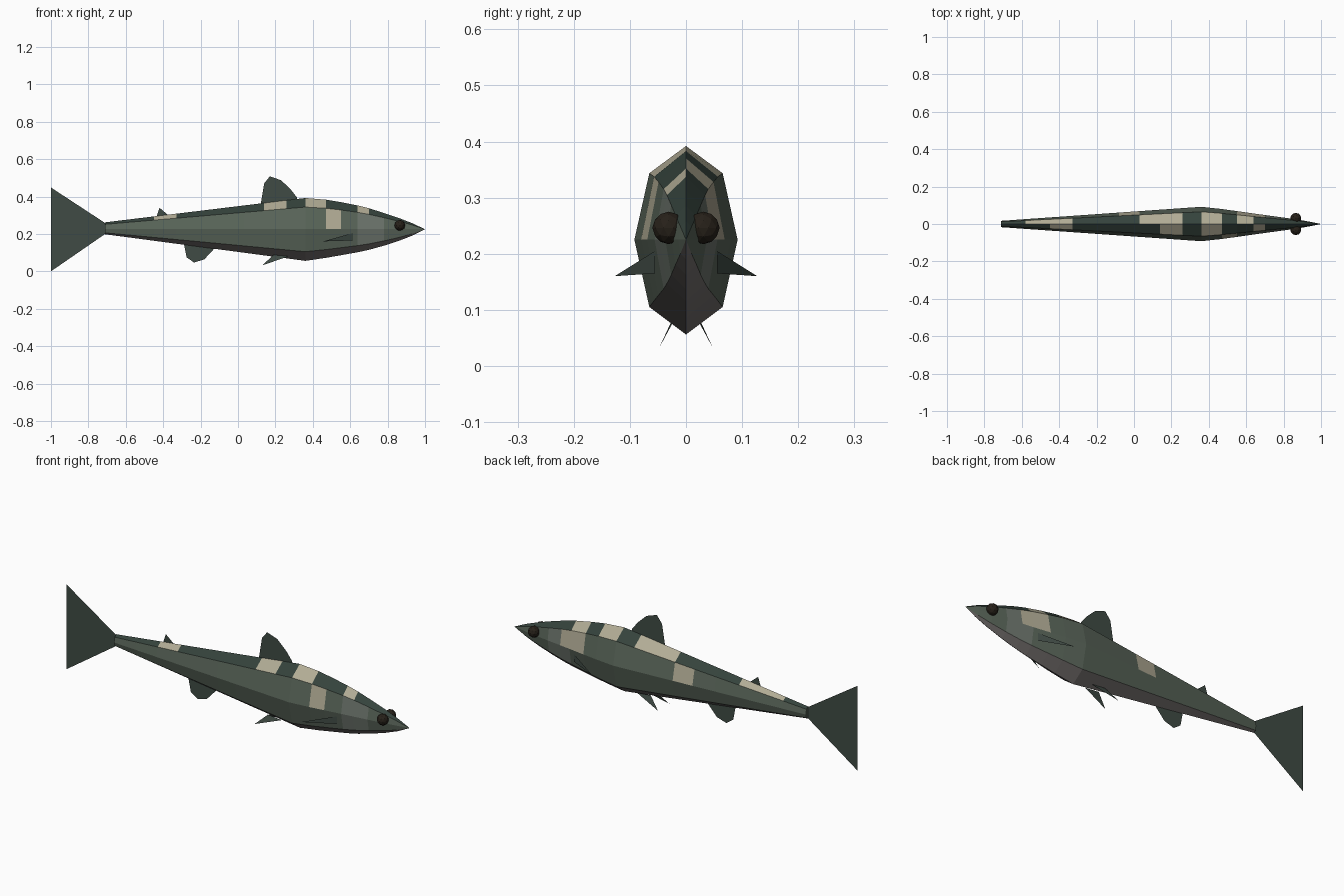
import bpy, bmesh
from mathutils import Matrix

if "Cube" in bpy.data.objects:
    bpy.data.objects.remove(bpy.data.objects["Cube"])


def material(name, r, g, b):
    m = bpy.data.materials.new(name)
    m.diffuse_color = (r, g, b, 1)
    m.use_nodes = True
    m.node_tree.nodes["Principled BSDF"].inputs["Base Color"].default_value = m.diffuse_color
    return m


BACK = material("back_green", 0.035, 0.055, 0.045)
SIDE = material("side_green", 0.10, 0.13, 0.10)
BELLY = material("belly_grey", 0.17, 0.155, 0.15)
PATCH = material("pale_patch", 0.44, 0.41, 0.30)
GILL = material("gill_grey", 0.15, 0.175, 0.15)
FIN = material("fin_green", 0.05, 0.07, 0.058)
EYE = material("eye_dark", 0.02, 0.015, 0.01)


def make(name, bm, mats):
    me = bpy.data.meshes.new(name)
    bm.to_mesh(me)
    bm.free()
    for m in mats:
        me.materials.append(m)
    ob = bpy.data.objects.new(name, me)
    bpy.context.collection.objects.link(ob)
    return ob


def fin(name, pts):
    bm = bmesh.new()
    bm.faces.new([bm.verts.new(p) for p in pts])
    bmesh.ops.triangulate(bm, faces=bm.faces[:])
    return make(name, bm, [FIN])


def flat_fin(name, outline):
    return fin(name, [(x, 0, z) for x, z in outline])


# Body: octagonal sections; straight taper to the tail, curved head
MID = 0.225
stations = []
for x in (-0.71, -0.58, -0.45, -0.33, -0.20, -0.08, 0.03, 0.14, 0.26, 0.36):
    t = (x + 0.71) / 1.07
    stations.append((x, 0.262 + t * 0.13, 0.198 - t * 0.142, 0.017 + t * 0.075))
stations += [
    (0.47, 0.383, 0.072, 0.080), (0.55, 0.370, 0.086, 0.069),
    (0.64, 0.352, 0.102, 0.056), (0.70, 0.337, 0.115, 0.048),
    (0.78, 0.312, 0.137, 0.037), (0.86, 0.285, 0.163, 0.026),
    (0.93, 0.258, 0.190, 0.014)]
section = [(0, 1), (-0.71, 0.71), (-1, 0), (-0.71, -0.71),
           (0, -1), (0.71, -0.71), (1, 0), (0.71, 0.71)]
# pale patches: section column -> station indices
patches = {0: (2, 7, 9, 12), 1: (10,), 6: (5, 11, 12), 7: (1, 2, 6, 7, 9, 11)}
base = [0, 1, 1, 2, 2, 1, 1, 0]

bm = bmesh.new()
rings = []
for x, top, low, w in stations:
    rings.append([bm.verts.new((x, u * w, MID + v * ((top - MID) if v > 0 else (MID - low))))
                  for u, v in section])
bm.faces.new(rings[0]).material_index = 1
nose = bm.verts.new((1.0, 0, MID))
for i, a in enumerate(rings):
    for j in range(8):
        k = (j + 1) % 8
        if i + 1 < len(rings):
            f = bm.faces.new((a[j], a[k], rings[i + 1][k], rings[i + 1][j]))
        else:
            f = bm.faces.new((a[j], a[k], nose))
        f.material_index = base[j]
        if base[j] == 1 and i in (12, 13):
            f.material_index = 4
        if i in patches.get(j, ()):
            f.material_index = 3
bmesh.ops.recalc_face_normals(bm, faces=bm.faces[:])
make("body", bm, [BACK, SIDE, BELLY, PATCH, GILL])

# Fins on the centre plane
flat_fin("dorsal_fin", [(0.12, 0.35), (0.14, 0.47), (0.17, 0.508), (0.23, 0.487),
                        (0.28, 0.44), (0.315, 0.395), (0.32, 0.37)])
flat_fin("rear_dorsal_fin", [(-0.44, 0.28), (-0.42, 0.34), (-0.37, 0.298), (-0.36, 0.285)])
flat_fin("anal_fin", [(-0.29, 0.15), (-0.275, 0.075), (-0.235, 0.047),
                      (-0.18, 0.064), (-0.13, 0.118), (-0.12, 0.13)])
flat_fin("tail_fin", [(-0.71, 0.258), (-1.0, 0.448), (-0.86, 0.23), (-1.0, 0.0), (-0.71, 0.20)])

# Paired fins and eyes
for s, tag in ((-1, "right"), (1, "left")):
    fin("pectoral_fin_" + tag, [(0.455, s * 0.127, 0.16), (0.615, s * 0.055, 0.205),
                                (0.615, s * 0.055, 0.165)])
    fin("pelvic_fin_" + tag, [(0.13, s * 0.048, 0.032), (0.19, s * 0.022, 0.088),
                              (0.27, s * 0.022, 0.08)])
    bm = bmesh.new()
    bmesh.ops.create_icosphere(bm, subdivisions=2, radius=0.029,
                               matrix=Matrix.Translation((0.865, s * 0.031, 0.246)))
    make("eye_" + tag, bm, [EYE])
